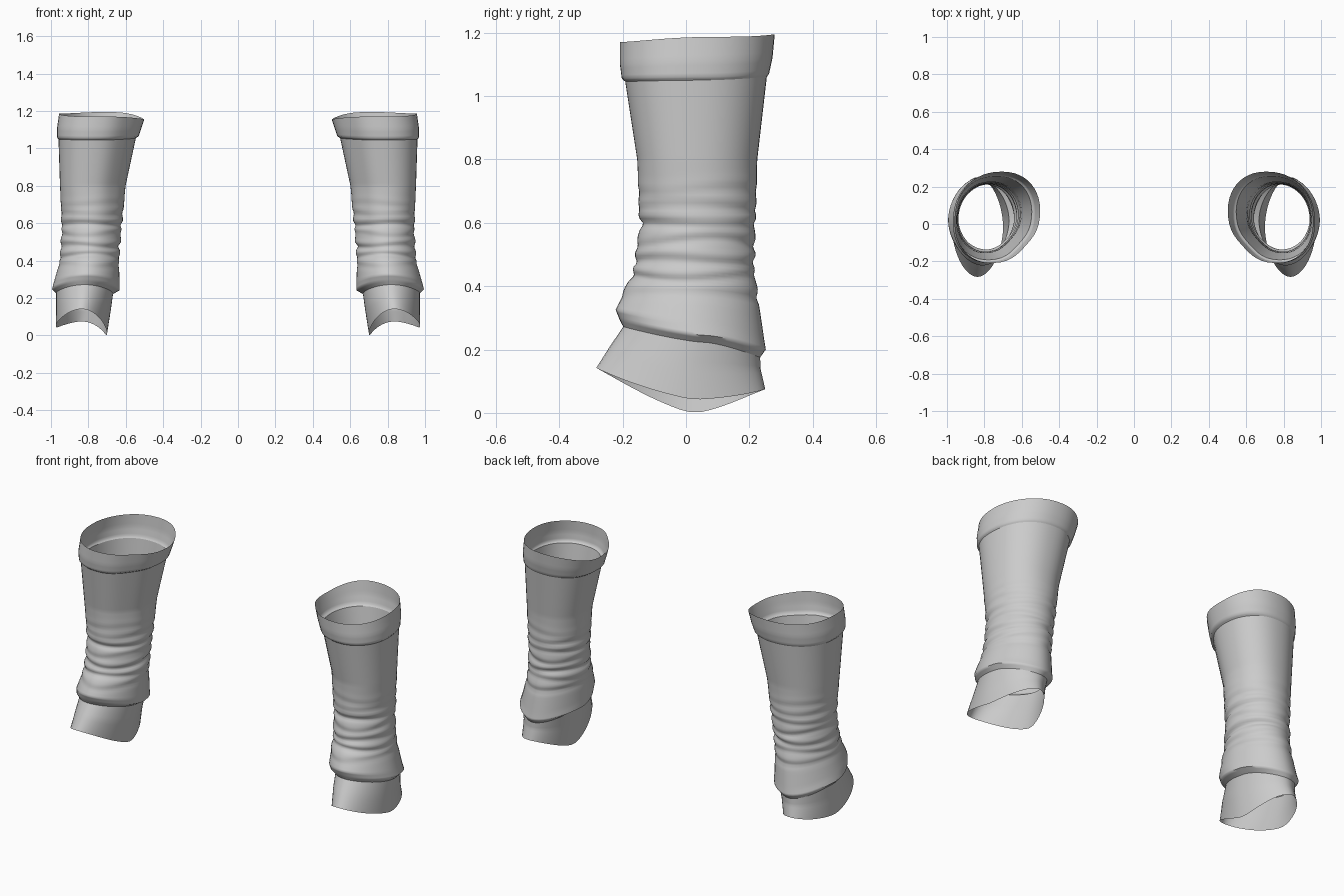
import bpy
import bmesh
import math

SEGMENTS = 48

if "Cube" in bpy.data.objects:
    bpy.data.objects.remove(bpy.data.objects["Cube"], do_unlink=True)

cloth = bpy.data.materials.new("grey_cloth")
cloth.use_nodes = True
colour = (0.6, 0.6, 0.6, 1)
cloth.diffuse_color = colour
cloth.node_tree.nodes["Principled BSDF"].inputs["Base Color"].default_value = colour

# Section: height at front, back, inner side, outer side;
# then x inner, x outer, y front, y back, and skew of the oval
TOP = (1.17, 1.195, 1.155, 1.187, .5, .957, -.21, .28, 1)
HEM_SWELL = (1.1, 1.12, 1.11, 1.11, .515, .968, -.21, .273, 1)
HEM_EDGE = (1.055, 1.07, 1.065, 1.06, .53, .968, -.204, .262, 1)
HEM_TUCK = (1.045, 1.06, 1.055, 1.05, .545, .96, -.193, .255, 1)
CALF = (.8, .8, .8, .8, .6, .952, -.155, .225, .9)
SHIN = (.6, .6, .6, .6, .62, .942, -.145, .218, .5)
ANKLE = (.47, .46, .47, .47, .632, .945, -.16, .214, .3)
SLOUCH = (.385, .36, .38, .38, .636, .957, -.195, .228, .1)
BULGE = (.325, .23, .275, .28, .633, .985, -.222, .247, 0)
FOLD_EDGE = (.295, .2, .24, .245, .633, .994, -.21, .252, 0)
FOLD_TUCK = (.272, .175, .22, .223, .668, .972, -.198, .234, 0)
HEEL = (.21, .14, .13, .145, .68, .972, -.24, .235, 0)
FOOT_RIM = (.142, .075, 0, .043, .7, .973, -.283, .25, 0)

PARTS = {
    "top_hem": ([TOP, HEM_SWELL, HEM_EDGE, HEM_TUCK], 4),
    "slouched_sleeve": ([HEM_TUCK, CALF, SHIN, ANKLE, SLOUCH, BULGE, FOLD_EDGE, FOLD_TUCK], 16),
    "foot_opening": ([FOLD_TUCK, HEEL, FOOT_RIM], 5),
}

# Crease: height, depth, wander up and down, phase round the leg
CREASES = [(.695, .005, .01, 0), (.645, .01, .01, 2), (.592, .02, .005, 4),
           (.535, .011, .014, 1), (.475, .021, .008, 3), (.425, .018, .01, 5),
           (.37, .009, .008, 2)]


def crease_depth(z, angle):
    total = 0
    for height, depth, wander, phase in CREASES:
        line = height + wander * math.sin(2 * angle + phase)
        strength = .65 + .35 * math.cos(angle - phase)
        total += depth * strength * math.exp(-((z - line) / .014) ** 2)
        total -= depth * .5 * math.exp(-((z - line - .028) / .018) ** 2)
    return total


def soften(value, power):
    return math.copysign(abs(value) ** power, value)


def ring_point(section, angle, side):
    front, back, inner, outer, x0, x1, y0, y1, skew = section
    c, s = math.cos(angle), math.sin(angle)
    # each hoop dips most a little behind the middle
    along = (s - .2) / (.8 if s > .2 else 1.2)
    flank = inner + (outer - inner) * (c + 1) / 2
    z = flank + ((back if along > 0 else front) - flank) * abs(along) ** 1.5
    # the upper leg is squarer, with a flattened inner front corner
    power = 1.08 - .18 * skew
    dent = .1 * skew * math.exp(-((angle - math.radians(222)) / .5) ** 2)
    size = 1 - dent - crease_depth(z, angle) * 3
    x = (x0 + x1) / 2 + (x1 - x0) / 2 * soften(math.cos(angle + .08 * skew), power) * size
    y = (y0 + y1) / 2 + (y1 - y0) / 2 * soften(s, power) * size
    return side * x, y, z


def subdivide(sections, steps):
    for a, b in zip(sections, sections[1:]):
        # closely stacked sections need fewer rings
        count = max(2, min(steps, math.ceil((a[0] - b[0]) / .009)))
        for i in range(count):
            yield [p + (q - p) * i / count for p, q in zip(a, b)]
    yield sections[-1]


def loft(name, sections, steps, side):
    bm = bmesh.new()
    rings = [[bm.verts.new(ring_point(sec, math.tau * i / SEGMENTS, side))
              for i in range(SEGMENTS)] for sec in subdivide(sections, steps)]
    for upper, lower in zip(rings, rings[1:]):
        for i in range(SEGMENTS):
            j = (i + 1) % SEGMENTS
            quad = [upper[i], lower[i], lower[j], upper[j]]
            bm.faces.new(quad if side > 0 else quad[::-1])
    mesh = bpy.data.meshes.new(name)
    bm.to_mesh(mesh)
    bm.free()
    mesh.materials.append(cloth)
    obj = bpy.data.objects.new(name, mesh)
    bpy.context.collection.objects.link(obj)
    bpy.ops.object.select_all(action="DESELECT")
    obj.select_set(True)
    bpy.context.view_layer.objects.active = obj
    bpy.ops.object.shade_smooth_by_angle(angle=math.radians(60))


# A mirrored pair of leg sleeves
for label, side in (("left", 1), ("right", -1)):
    for part, (sections, steps) in PARTS.items():
        loft(f"{label}_{part}", sections, steps, side)
